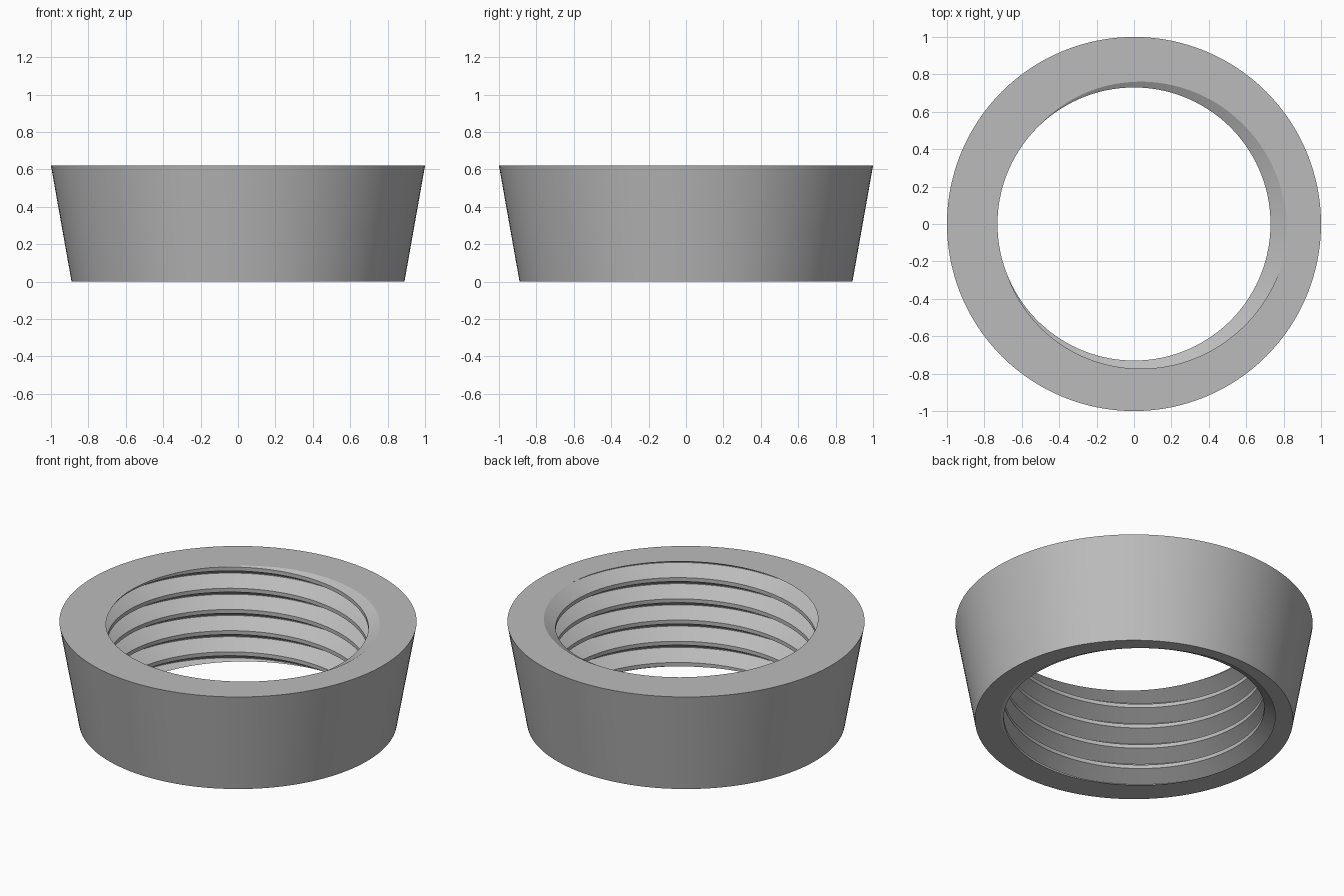
import bpy, bmesh
from math import cos, sin, radians, tau

if "Cube" in bpy.data.objects:
    bpy.data.objects.remove(bpy.data.objects["Cube"])

HEIGHT, R_TOP, R_BOTTOM = 0.62, 1.0, 0.89
R_CREST, R_ROOT, PITCH = 0.73, 0.82, 0.131
ROOT_ANGLE = radians(350)      # where the groove bottom meets the top face
SEGMENTS = 128

# One turn of thread: (radius, height as a fraction of the pitch)
THREAD = [(R_ROOT, -0.015), (R_ROOT, 0.015), (R_CREST, 0.41), (R_CREST, 0.59)]

bm = bmesh.new()


def skin(columns):
    """Join neighbouring columns of vertices with quads."""
    for a, b in zip(columns, columns[1:]):
        for j in range(len(a) - 1):
            bm.faces.new((a[j], b[j], b[j + 1], a[j + 1]))


def column(angle, points):
    return [bm.verts.new((r * cos(angle), r * sin(angle), z)) for r, z in points]


# Right-handed internal thread, made too long and then trimmed flat
thread = []
for i in range(SEGMENTS + 1):
    turn = i / SEGMENTS
    thread.append(column(ROOT_ANGLE + tau * turn,
                         [(r, HEIGHT + (k + f + turn) * PITCH)
                          for k in range(-8, 3) for r, f in THREAD]))
skin(thread)
bmesh.ops.remove_doubles(bm, verts=bm.verts, dist=1e-4)
for z, up in ((0, -1), (HEIGHT, 1)):
    bmesh.ops.bisect_plane(bm, geom=bm.verts[:] + bm.edges[:] + bm.faces[:], dist=1e-6,
                           plane_co=(0, 0, z), plane_no=(0, 0, up), clear_outer=True)

# Tapered outer wall
skin([column(tau * i / SEGMENTS, [(R_BOTTOM, 0), (R_TOP, HEIGHT)])
      for i in range(SEGMENTS + 1)])
bmesh.ops.remove_doubles(bm, verts=bm.verts, dist=1e-5)

# Flat end faces between the wall and the thread
for z, up in ((0, -1), (HEIGHT, 1)):
    rim = [e for e in bm.edges if e.is_boundary
           and all(abs(v.co.z - z) < 1e-4 for v in e.verts)]
    bmesh.ops.triangle_fill(bm, edges=rim, use_beauty=True, normal=(0, 0, up))
bmesh.ops.recalc_face_normals(bm, faces=bm.faces)

mesh = bpy.data.meshes.new("threaded_ring")
bm.to_mesh(mesh)
bm.free()
ring = bpy.data.objects.new("threaded_ring", mesh)
bpy.context.collection.objects.link(ring)

# Plain grey
grey = bpy.data.materials.new("plain_grey")
grey.use_nodes = True
colour = (0.5, 0.5, 0.5, 1)
grey.diffuse_color = colour
grey.node_tree.nodes["Principled BSDF"].inputs["Base Color"].default_value = colour
mesh.materials.append(grey)

# Smooth walls and flanks, sharp rims
bpy.context.view_layer.objects.active = ring
ring.select_set(True)
bpy.ops.object.shade_smooth_by_angle(angle=radians(25))
